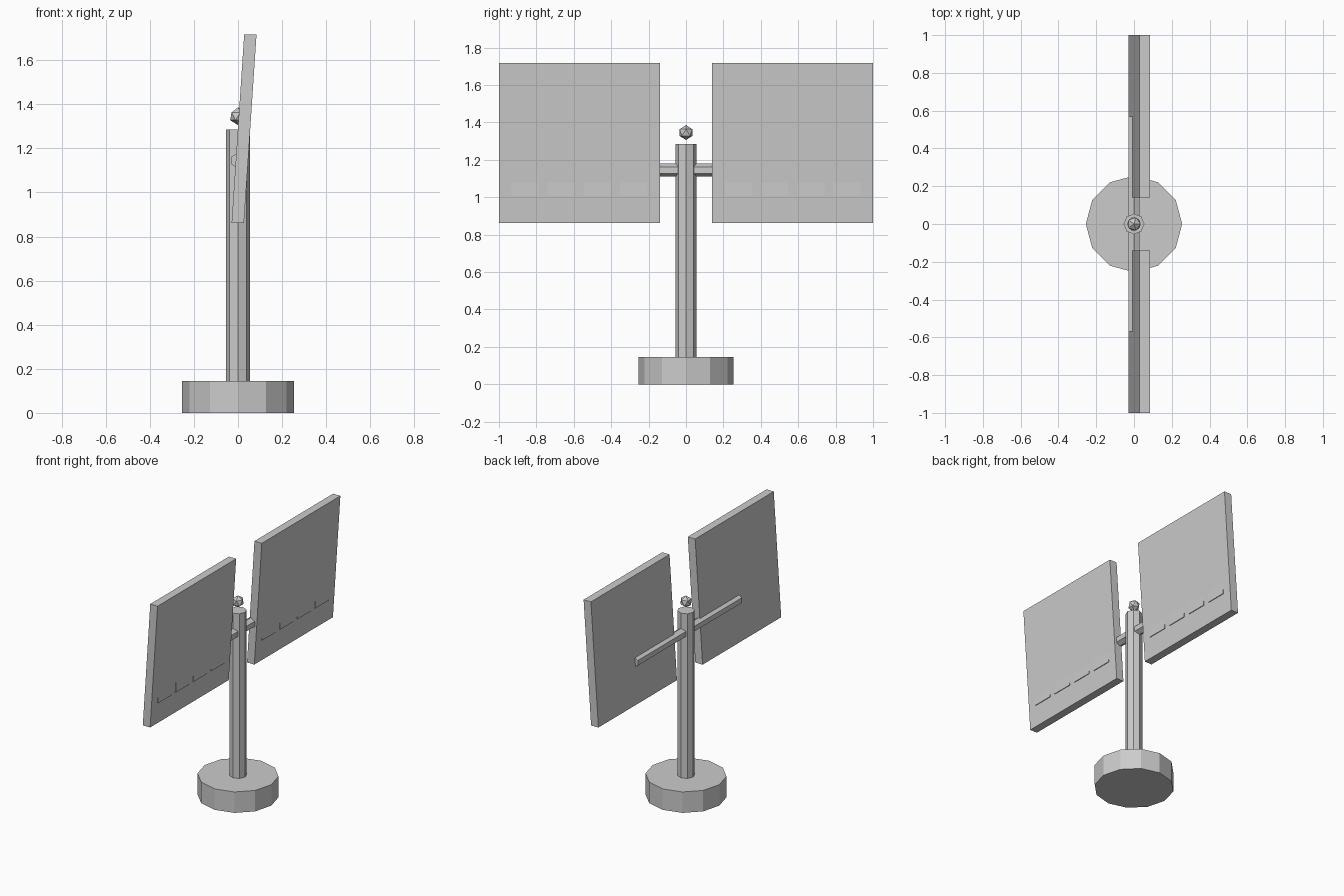
import bpy, bmesh
from math import pi
from mathutils import Matrix

if "Cube" in bpy.data.objects:
    bpy.data.objects.remove(bpy.data.objects["Cube"])


def finish(name, bm):
    bmesh.ops.recalc_face_normals(bm, faces=bm.faces)
    mesh = bpy.data.meshes.new(name)
    bm.to_mesh(mesh)
    bm.free()
    obj = bpy.data.objects.new(name, mesh)
    bpy.context.collection.objects.link(obj)
    return obj


def prism(name, sides, radius, length, matrix, spin=0.0):
    bm = bmesh.new()
    bmesh.ops.create_cone(bm, cap_ends=True, segments=sides, radius1=radius,
                          radius2=radius, depth=length,
                          matrix=matrix @ Matrix.Rotation(spin, 4, 'Z'))
    return finish(name, bm)


def slab(name, x, y, z, lean=0.0):
    """Box from ranges; lean shifts the top edge along x."""
    bm = bmesh.new()
    bmesh.ops.create_cube(bm, size=1)
    for v in bm.verts:
        top = v.co.z > 0
        v.co = (x[v.co.x > 0] + lean * top, y[v.co.y > 0], z[top])
    return finish(name, bm)


# Twelve-sided foot and octagonal mast
prism("base", 12, 0.255, 0.145, Matrix.Translation((0, 0, 0.0725)))
prism("mast", 8, 0.055, 1.142, Matrix.Translation((0, 0, 0.714)))

# Hexagonal crossbar carrying both panels
prism("crossbar", 6, 0.035, 1.14,
      Matrix.Translation((0, 0, 1.145)) @ Matrix.Rotation(pi / 2, 4, 'X'))

# Faceted beacon above the mast
bm = bmesh.new()
bmesh.ops.create_icosphere(bm, subdivisions=1, radius=0.04,
                           matrix=Matrix.Translation((0, 0, 1.346)))
finish("beacon", bm)

# Leaning panels with a row of shallow cells near the lower edge
for side, label in ((-1, "left"), (1, "right")):
    ys = sorted((side * 0.14, side * 1.0))
    slab(f"{label}_panel", (-0.029, 0.027), ys, (0.862, 1.717), lean=0.057)
    for i in range(4):
        y = side * 0.57 + (i - 1.5) * 0.194
        slab(f"{label}_cell_{i + 1}", (0.02, 0.0415),
             (y - 0.073, y + 0.073), (1.008, 1.08))
